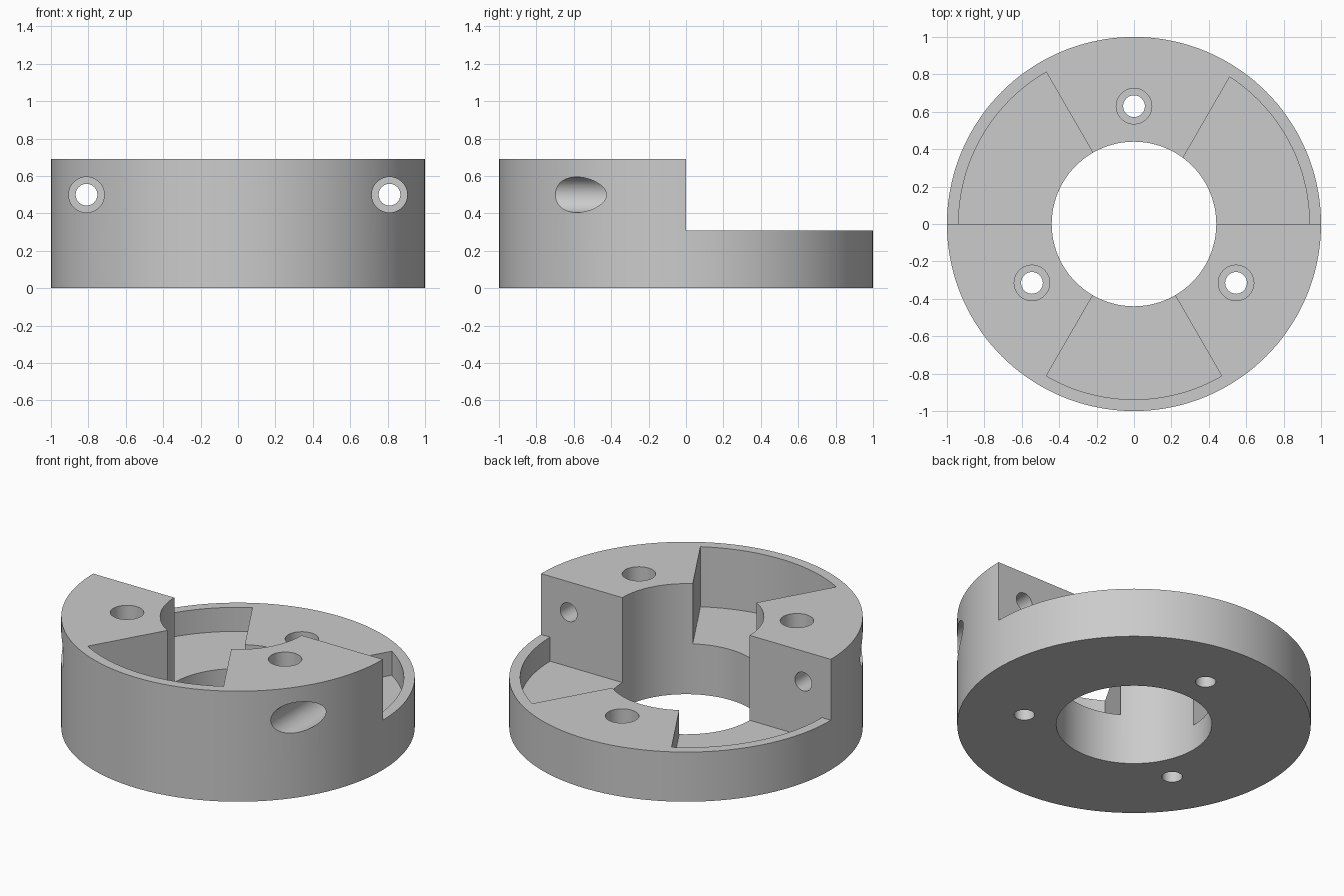
import bpy, bmesh
from math import sin, cos, asin, radians, pi
from mathutils import Matrix, Vector

default = bpy.data.objects.get("Cube")
if default:
    bpy.data.objects.remove(default, do_unlink=True)

HEIGHT, STEP, BORE, RIM = 0.69, 0.31, 0.44, 0.938
BACK_FLOOR, FRONT_FLOOR = 0.16, 0.315
HOLE, HEAD = 0.058, 0.095

grey = bpy.data.materials.new("machined grey")
grey.use_nodes = True
colour = (0.6, 0.6, 0.6, 1)
grey.diffuse_color = colour
grey.node_tree.nodes["Principled BSDF"].inputs["Base Color"].default_value = colour


def new_object(name, bm):
    bmesh.ops.recalc_face_normals(bm, faces=bm.faces)
    mesh = bpy.data.meshes.new(name)
    bm.to_mesh(mesh)
    bm.free()
    mesh.materials.append(grey)
    obj = bpy.data.objects.new(name, mesh)
    bpy.context.collection.objects.link(obj)
    return obj


def cylinder(name, radius, start, end, sides=48):
    start, end = Vector(start), Vector(end)
    axis = end - start
    turn = axis.to_track_quat('Z', 'Y').to_matrix().to_4x4()
    bm = bmesh.new()
    bmesh.ops.create_cone(bm, cap_ends=True, segments=sides, radius1=radius,
                          radius2=radius, depth=axis.length,
                          matrix=Matrix.Translation((start + end) / 2) @ turn)
    return new_object(name, bm)


def prism(name, outline, low, high):
    bm = bmesh.new()
    face = bm.faces.new([bm.verts.new((x, y, low)) for x, y in outline])
    top = bmesh.ops.extrude_face_region(bm, geom=[face])["geom"]
    verts = [v for v in top if isinstance(v, bmesh.types.BMVert)]
    bmesh.ops.translate(bm, verts=verts, vec=(0, 0, high - low))
    return new_object(name, bm)


def sector(name, first, last, floor, offset=0):
    """Wedge pocket; offset shifts its last side parallel, into the pocket."""
    def arc(radius, count):
        a = radians(first)
        b = radians(last) - asin(offset / radius)
        return [(radius * cos(a + (b - a) * i / count),
                 radius * sin(a + (b - a) * i / count)) for i in range(count + 1)]
    return prism(name, arc(RIM, 24) + arc(0.25, 4)[::-1], floor, 1)


def cut(target, cutter):
    mod = target.modifiers.new("cut", 'BOOLEAN')
    mod.operation, mod.solver, mod.object = 'DIFFERENCE', 'EXACT', cutter
    bpy.context.view_layer.objects.active = target
    bpy.ops.object.modifier_apply(modifier=mod.name)
    bpy.data.objects.remove(cutter, do_unlink=True)


# Round body with its centre bore
body = cylinder("stepped_ring_body", 1, (0, 0, 0), (0, 0, HEIGHT), 144)
cut(body, cylinder("bore", BORE, (0, 0, -1), (0, 0, 2), 96))

# Lowered back half
cut(body, prism("step", [(-2, 0), (2, 0), (2, 2), (-2, 2)], STEP, 1))

# Three wedge pockets inside the rim
cut(body, sector("front_pocket", 240, 300, FRONT_FLOOR))
cut(body, sector("left_pocket", 0, 60, BACK_FLOOR, 0.05))
cut(body, sector("right_pocket", 120, 180, BACK_FLOOR))

# Vertical counterbored bolt holes
for angle in (90, 210, 330):
    x, y = 0.63 * cos(radians(angle)), 0.63 * sin(radians(angle))
    cut(body, cylinder("bolt_hole", HOLE, (x, y, -1), (x, y, 1)))
    cut(body, cylinder("bolt_head", HEAD, (x, y, BACK_FLOOR), (x, y, 1)))

# Horizontal counterbored clamp holes through the two tall blocks
for x in (-0.81, 0.81):
    cut(body, cylinder("clamp_hole", HOLE, (x, -2, 0.5), (x, 0.5, 0.5)))
    cut(body, cylinder("clamp_head", HEAD, (x, -2, 0.5), (x, -0.19, 0.5)))

# Smooth curved walls, crisp edges
bpy.ops.object.select_all(action='DESELECT')
body.select_set(True)
bpy.context.view_layer.objects.active = body
bpy.ops.object.shade_smooth_by_angle(angle=radians(30))
